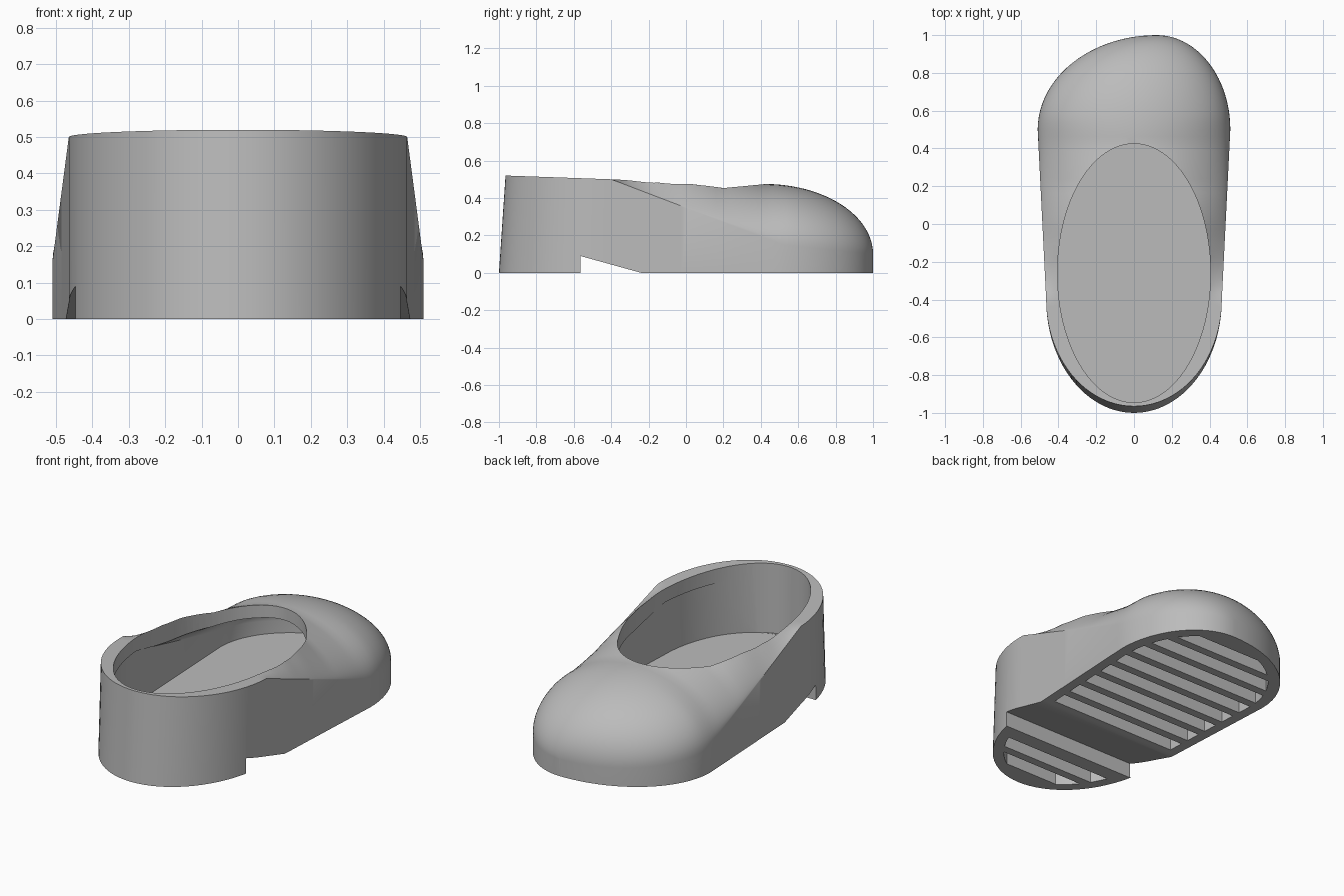
import bpy, bmesh, math

if "Cube" in bpy.data.objects:
    bpy.data.objects.remove(bpy.data.objects["Cube"], do_unlink=True)

grey = bpy.data.materials.new("plain grey")
grey.use_nodes = True
grey.diffuse_color = (0.5, 0.5, 0.5, 1)
grey.node_tree.nodes["Principled BSDF"].inputs["Base Color"].default_value = (0.5, 0.5, 0.5, 1)

CROWN = [(-1, .52), (-.4, .5), (-.3, .586), (-.13, .67), (0, .647), (.2, .53), (.42, .475)]


def lerp(table, y):
    for (y0, z0), (y1, z1) in zip(table, table[1:]):
        if y <= y1:
            return z0 + (z1 - z0) * (y - y0) / (y1 - y0)
    return table[-1][1]


def sides(y):
    """Outline of the sole: x on the right and left at a given y."""
    if y < -.4:
        w = .465 * math.sqrt(max(0, 1 - ((y + .4) / .6) ** 2))
        return -w, w
    if y < .5:
        w = .465 + .045 * (y + .4) / .9
        return -w, w
    s = math.sqrt(max(0, 1 - ((y - .5) / .5) ** 2))
    return .12 - .63 * s, .12 + .39 * s


def crown(y):
    """Height of the upper along the middle."""
    if y > .42:
        return .1 + .375 * math.sqrt(max(0, 1 - ((y - .42) / .58) ** 2))
    return lerp(CROWN, y)


def wall(y):
    """Height where the upright side wall ends and the upper begins."""
    if y < -.4:
        return crown(y)
    return lerp([(-.4, .5), (.52, .15), (1, .1)], y)


def section(y, steps=36):
    x0, x1 = sides(y)
    mid, half = (x0 + x1) / 2, (x1 - x0) / 2
    ze, zt = wall(y), crown(y)
    k = lerp([(-1, 1), (-.1, 1), (.55, .5), (1, .5)], y)
    pts = [(x0, 0), (x1, 0)]
    for i in range(steps + 1):
        a = math.pi * i / steps
        pts.append((mid + half * math.cos(a), ze + (zt - ze) * abs(math.sin(a)) ** (2 * k)))
    # the heel leans forward
    lean = .035 * max(0, -.4 - y) / .6 / .52
    return [(x, y + lean * z, z) for x, z in pts]


def make(name, bm):
    bmesh.ops.recalc_face_normals(bm, faces=bm.faces)
    mesh = bpy.data.meshes.new(name)
    bm.to_mesh(mesh)
    bm.free()
    mesh.materials.append(grey)
    ob = bpy.data.objects.new(name, mesh)
    bpy.context.collection.objects.link(ob)
    return ob


def loft(bm, rings):
    rows = [[bm.verts.new(p) for p in ring] for ring in rings]
    n = len(rows[0])
    for a, b in zip(rows, rows[1:]):
        for i in range(n):
            bm.faces.new((a[i], a[(i + 1) % n], b[(i + 1) % n], b[i]))
    bm.faces.new(rows[0])
    bm.faces.new(rows[-1])


def stations():
    angles = [math.radians(89.4) * i / 22 for i in range(23)]
    heel = [-.4 - .6 * math.sin(a) for a in reversed(angles)]
    middle = [-.4 + .9 * i / 24 for i in range(1, 24)]
    return heel + middle + [.5 + .5 * math.sin(a) for a in angles]


def body(name, sx=1, sy=1, sz=1, lift=0):
    bm = bmesh.new()
    loft(bm, [[(x * sx, y * sy, z * sz + lift) for x, y, z in section(y)] for y in stations()])
    return make(name, bm)


def cut(target, cutter):
    cutter.hide_render = True
    mod = target.modifiers.new("cut", 'BOOLEAN')
    mod.operation = 'DIFFERENCE'
    mod.solver = 'EXACT'
    mod.object = cutter
    bpy.context.view_layer.objects.active = target
    bpy.ops.object.modifier_apply(modifier=mod.name)
    bpy.data.objects.remove(cutter, do_unlink=True)


# Outer shoe, hollowed out
shoe = body("shoe")
cut(shoe, body("cavity_cutter", .87, .935, .62, .11))

# Oval foot opening
bm = bmesh.new()
oval = [(.405 * math.cos(a), -.26 + .685 * math.sin(a))
        for a in (2 * math.pi * i / 96 for i in range(96))]
loft(bm, [[(x, y, z) for x, y in oval] for z in (.111, 1)])
cut(shoe, make("opening_cutter", bm))

# Wedge under the arch, in front of the heel
bm = bmesh.new()
wedge = [(-.565, -.1), (-.565, .09), (-.24, 0), (-.24, -.1)]
loft(bm, [[(x, y, z) for y, z in wedge] for x in (-1, 1)])
cut(shoe, make("arch_cutter", bm))

# Tread grooves across the sole
bm = bmesh.new()
for i in (-5, -4, 0, 1, 2, 3, 4, 5, 6, 7):
    centre = -.14 + .14 * i
    rings = []
    for j in range(7):
        y = centre - .045 + .015 * j
        x0, x1 = (x * .88 for x in sides(y / .94))
        rings.append([(x0, y, -.1), (x1, y, -.1), (x1, y, .085), (x0, y, .085)])
    loft(bm, rings)
cut(shoe, make("tread_cutter", bm))

# Smooth shading with crisp rims
bpy.ops.object.select_all(action='DESELECT')
shoe.select_set(True)
bpy.context.view_layer.objects.active = shoe
bpy.ops.object.shade_smooth_by_angle(angle=math.radians(30))
